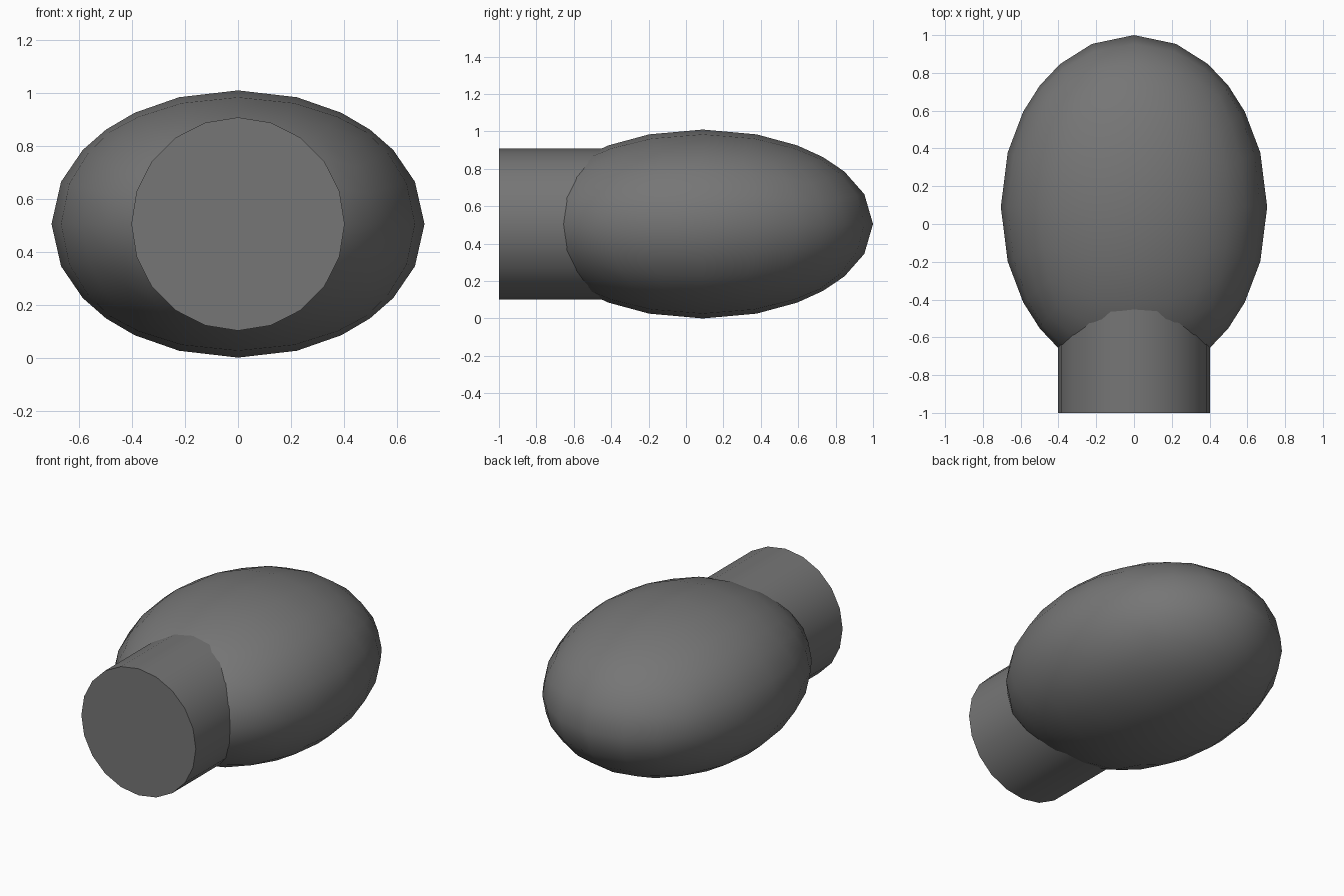
import bpy, bmesh, math
from mathutils import Matrix, Vector

if "Cube" in bpy.data.objects:
    bpy.data.objects.remove(bpy.data.objects["Cube"])

MID_Z = 0.505

# Dark grey finish shared by both parts
dark = bpy.data.materials.new("dark_grey")
dark.diffuse_color = (0.18, 0.18, 0.18, 1)
dark.use_nodes = True
dark.node_tree.nodes["Principled BSDF"].inputs["Base Color"].default_value = dark.diffuse_color


def add_part(name, bm):
    bmesh.ops.recalc_face_normals(bm, faces=bm.faces)
    mesh = bpy.data.meshes.new(name)
    bm.to_mesh(mesh)
    bm.free()
    mesh.materials.append(dark)
    obj = bpy.data.objects.new(name, mesh)
    bpy.context.collection.objects.link(obj)
    bpy.ops.object.select_all(action='DESELECT')
    obj.select_set(True)
    bpy.context.view_layer.objects.active = obj
    bpy.ops.object.shade_smooth_by_angle(angle=math.radians(40))
    return obj


# Bulb: a cube with 6 x 6 faces per side, rounded to a sphere and stretched
bm = bmesh.new()
bmesh.ops.create_cube(bm, size=2)
bmesh.ops.subdivide_edges(bm, edges=bm.edges[:], cuts=5, use_grid_fill=True)
for v in bm.verts:
    d = v.co.normalized()
    v.co = Vector((d.x * 0.705, d.y * 0.91 + 0.09, d.z * 0.505 + MID_Z))
add_part("bulb", bm)

# Neck: 20-sided closed cylinder running from the front into the bulb
bm = bmesh.new()
front, inner = -1.0, -0.3
bmesh.ops.create_cone(
    bm, cap_ends=True, segments=20, radius1=0.403, radius2=0.403,
    depth=inner - front,
    matrix=Matrix.Translation((0, (front + inner) / 2, MID_Z))
    @ Matrix.Rotation(math.radians(90), 4, 'X'))
add_part("neck", bm)
